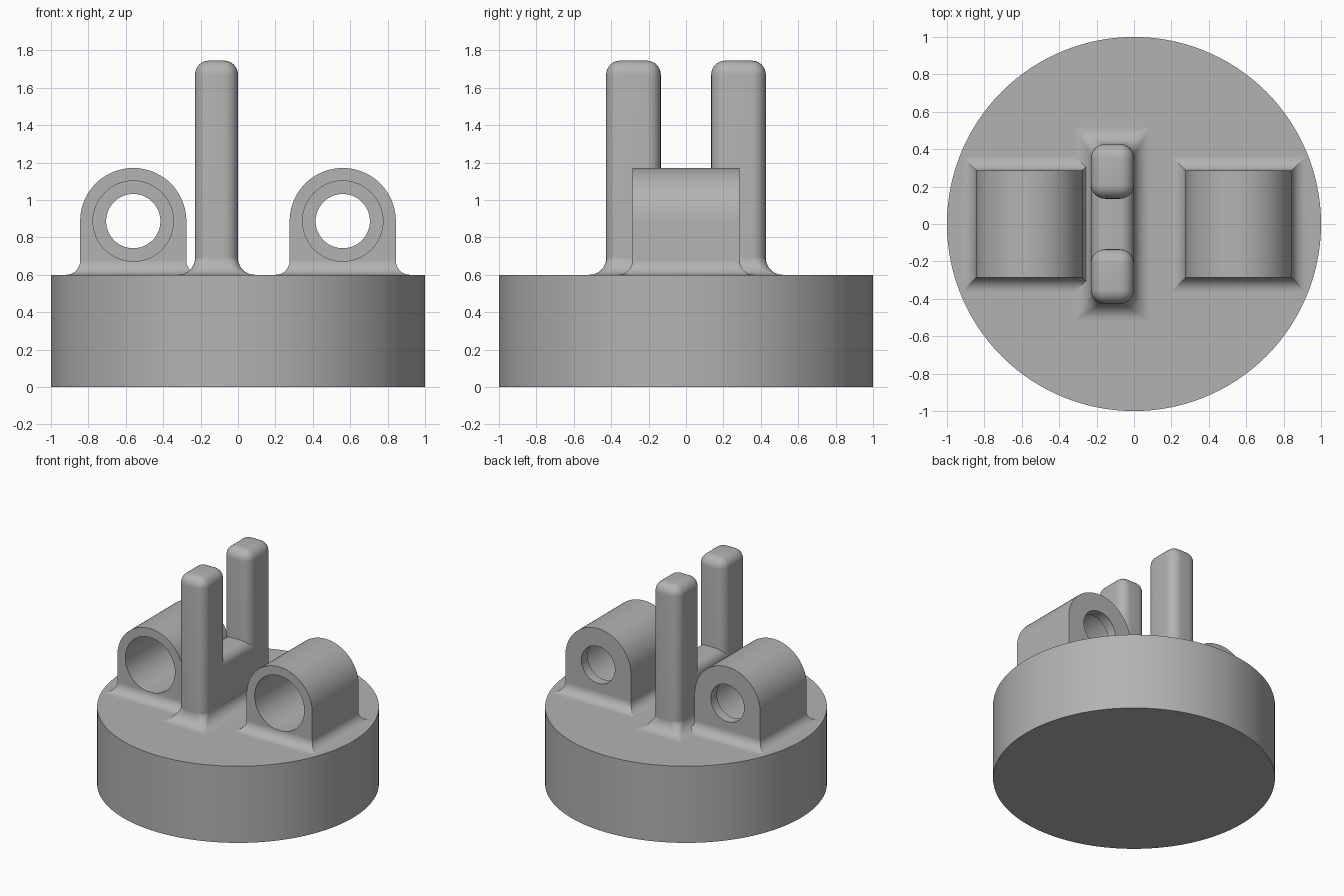
import bpy
import bmesh
from math import sin, cos, pi, radians

if "Cube" in bpy.data.objects:
    bpy.data.objects.remove(bpy.data.objects["Cube"], do_unlink=True)

# Single grey material
GREY = (0.45, 0.45, 0.45, 1)
grey = bpy.data.materials.new("plain grey")
grey.use_nodes = True
grey.diffuse_color = GREY
grey.node_tree.nodes["Principled BSDF"].inputs["Base Color"].default_value = GREY

DECK = 0.6


def make(name, bm):
    bmesh.ops.recalc_face_normals(bm, faces=bm.faces)
    mesh = bpy.data.meshes.new(name)
    bm.to_mesh(mesh)
    bm.free()
    mesh.materials.append(grey)
    obj = bpy.data.objects.new(name, mesh)
    bpy.context.collection.objects.link(obj)
    return obj


def activate(obj):
    bpy.ops.object.select_all(action='DESELECT')
    obj.select_set(True)
    bpy.context.view_layer.objects.active = obj


def smooth(obj):
    activate(obj)
    bpy.ops.object.shade_smooth_by_angle(angle=radians(30))


def skin(name, loops):
    """Solid through a stack of matching closed loops."""
    bm = bmesh.new()
    rings = [[bm.verts.new(p) for p in loop] for loop in loops]
    n = len(rings[0])
    for a, b in zip(rings, rings[1:]):
        for i in range(n):
            j = (i + 1) % n
            bm.faces.new((a[i], a[j], b[j], b[i]))
    bm.faces.new(rings[0])
    bm.faces.new(rings[-1])
    return make(name, bm)


def circle_xz(x, z, r, y, n=64):
    return [(x + r * cos(2 * pi * i / n), y, z + r * sin(2 * pi * i / n)) for i in range(n)]


def rounded_box(name, lo, hi, radius, keep):
    """Box whose chosen edges are rounded."""
    bm = bmesh.new()
    bmesh.ops.create_cube(bm, size=1)
    for v in bm.verts:
        for k in range(3):
            v.co[k] = hi[k] if v.co[k] > 0 else lo[k]
    edges = [e for e in bm.edges if keep(e)]
    bmesh.ops.bevel(bm, geom=edges, offset=radius, segments=8, profile=0.5, affect='EDGES')
    smooth(make(name, bm))


def foot_fillet(name, cx, hx, hy, r, corner):
    """Concave skirt around a rectangle, mitred at the corners."""
    loops = []
    for s in range(11):
        a = s / 10 * pi / 2
        d, z = r * (1 - sin(a)), DECK + r * (1 - cos(a))
        c = corner * s / 10 + 0.001
        loop = []
        for q, (sx, sy) in enumerate(((1, 1), (-1, 1), (-1, -1), (1, -1))):
            for k in range(7):
                t = (q + k / 6) * pi / 2
                loop.append((cx + sx * (hx + d - c) + c * cos(t),
                             sy * (hy + d - c) + c * sin(t), z))
        loops.append(loop)
    smooth(skin(name, loops))


# Round base
bm = bmesh.new()
bmesh.ops.create_cone(bm, cap_ends=True, segments=128, radius1=1, radius2=1, depth=DECK)
bmesh.ops.translate(bm, verts=bm.verts, vec=(0, 0, DECK / 2))
smooth(make("round_base", bm))

# Arched lugs with stepped bores
AXIS, LUG_R, LUG_Y = 0.887, 0.284, 0.287
for side, x in (("right", -0.56), ("left", 0.56)):
    arch = [(x + LUG_R * cos(pi * i / 40), AXIS + LUG_R * sin(pi * i / 40)) for i in range(41)]
    arch += [(x - LUG_R, DECK - 0.05), (x + LUG_R, DECK - 0.05)]
    lug = skin(side + "_lug", [[(px, y, pz) for px, pz in arch] for y in (-LUG_Y, LUG_Y)])
    steps = ((0.215, -0.4), (0.215, 0.21), (0.145, 0.21), (0.145, 0.4))
    cutter = skin(side + "_bore_cutter", [circle_xz(x, AXIS, r, y) for r, y in steps])
    cutter.hide_render = True
    cut = lug.modifiers.new("bore", 'BOOLEAN')
    cut.operation = 'DIFFERENCE'
    cut.solver = 'EXACT'
    cut.object = cutter
    activate(lug)
    bpy.ops.object.modifier_apply(modifier=cut.name)
    bpy.data.objects.remove(cutter, do_unlink=True)
    smooth(lug)
    foot_fillet(side + "_lug_fillet", x, LUG_R, LUG_Y, 0.075, 0)

# Two upright prongs
for side, y0, y1 in (("front", -0.427, -0.135), ("back", 0.135, 0.427)):
    rounded_box(side + "_prong", (-0.23, y0, DECK - 0.05), (0, y1, 1.745), 0.075,
                lambda e: any(v.co.z > 1 for v in e.verts))

# Low web joining the prongs, rounded along its top
rounded_box("prong_web", (-0.229, -0.215, DECK - 0.05), (-0.001, 0.215, 1.05), 0.075,
            lambda e: all(v.co.z > 1 for v in e.verts) and e.verts[0].co.x == e.verts[1].co.x)
foot_fillet("prong_fillet", -0.115, 0.115, 0.427, 0.09, 0.075)
